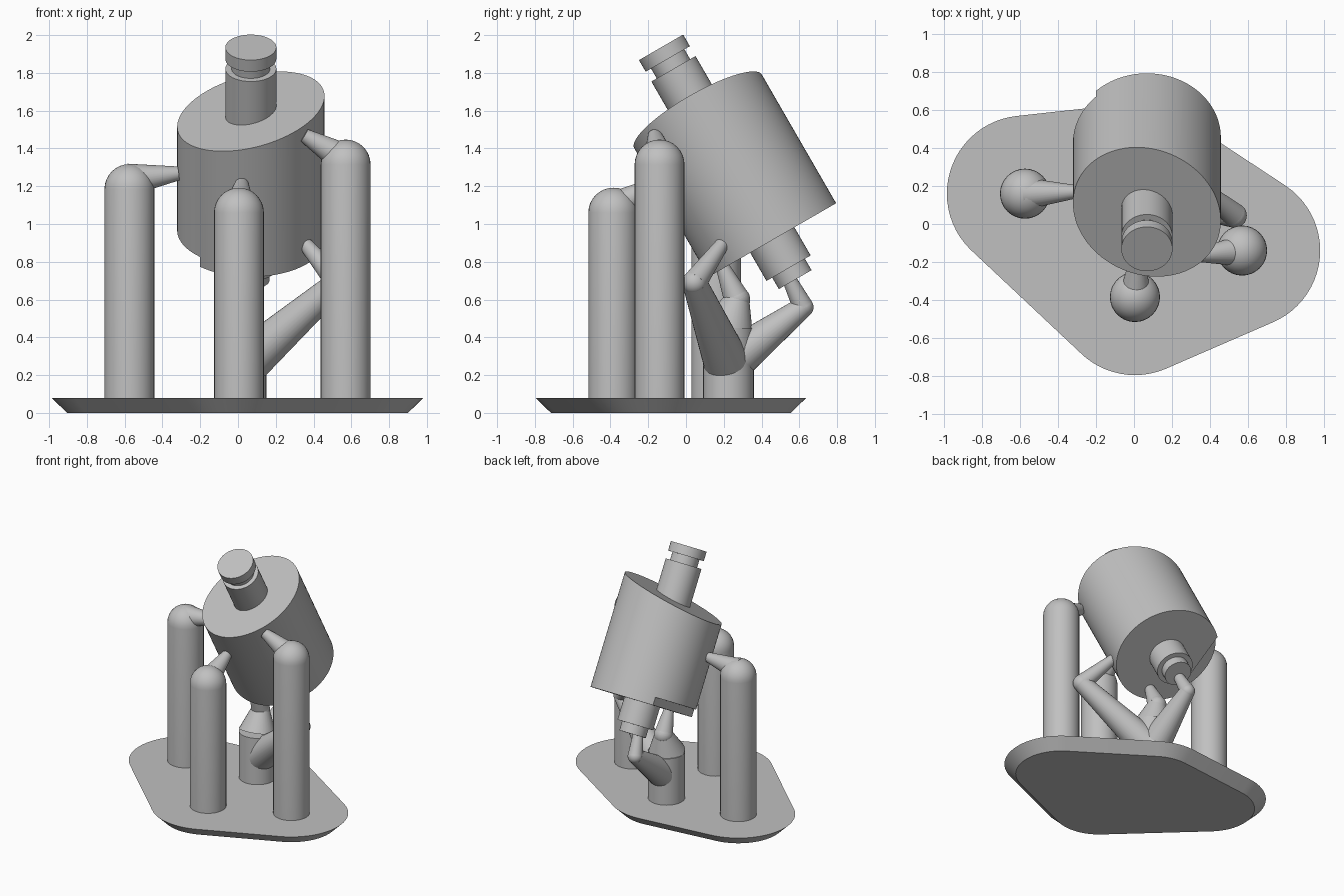
import bpy, bmesh
from math import radians, sin, cos, tau
from mathutils import Vector, Matrix

if "Cube" in bpy.data.objects:
    bpy.data.objects.remove(bpy.data.objects["Cube"])

grey = bpy.data.materials.new("plain_grey")
grey.use_nodes = True
COLOUR = (0.53, 0.53, 0.53, 1)
grey.diffuse_color = COLOUR
grey.node_tree.nodes["Principled BSDF"].inputs["Base Color"].default_value = COLOUR


def finish(name, bm, matrix=None, smooth=True):
    """Turn a bmesh into a shaded, coloured object."""
    bmesh.ops.recalc_face_normals(bm, faces=bm.faces)
    mesh = bpy.data.meshes.new(name)
    bm.to_mesh(mesh)
    bm.free()
    mesh.materials.append(grey)
    obj = bpy.data.objects.new(name, mesh)
    bpy.context.collection.objects.link(obj)
    if matrix:
        obj.matrix_world = matrix
    for other in bpy.context.selected_objects:
        other.select_set(False)
    obj.select_set(True)
    bpy.context.view_layer.objects.active = obj
    if smooth:
        bpy.ops.object.shade_smooth_by_angle(angle=radians(30))
    return obj


def add_cone(bm, start, end, r1, r2, segments=32):
    """Capped cone between two points."""
    start, end = Vector(start), Vector(end)
    axis = end - start
    place = Matrix.Translation((start + end) / 2) @ axis.to_track_quat("Z", "Y").to_matrix().to_4x4()
    return bmesh.ops.create_cone(bm, cap_ends=True, segments=segments, radius1=r1,
                                 radius2=r2, depth=axis.length, matrix=place)["verts"]


def add_ball(bm, centre, radius):
    return bmesh.ops.create_uvsphere(bm, u_segments=32, v_segments=16, radius=radius,
                                     matrix=Matrix.Translation(centre))["verts"]


def cone_part(name, start, end, r1, r2):
    bm = bmesh.new()
    add_cone(bm, start, end, r1, r2)
    return finish(name, bm)


def domed_post(name, x, y, z, radius=0.132):
    """Upright post whose dome is centred at height z."""
    bm = bmesh.new()
    verts = add_ball(bm, (x, y, z), radius)
    bmesh.ops.delete(bm, geom=[v for v in verts if v.co.z < z - 0.001], context="VERTS")
    rim = [e for e in bm.edges if e.is_boundary]
    new = bmesh.ops.extrude_edge_only(bm, edges=rim)["geom"]
    for v in new:
        if isinstance(v, bmesh.types.BMVert):
            v.co.z = 0.05
    bmesh.ops.holes_fill(bm, edges=[e for e in bm.edges if e.is_boundary], sides=0)
    return finish(name, bm)


def jointed_arm(name, root, elbow, tip, r_root, r_elbow, r_tip=0.037):
    """Two tapered links meeting in a ball elbow."""
    parts = [cone_part(name + "_lower_link", root, elbow, r_root, r_elbow),
             cone_part(name + "_upper_link", elbow, tip, r_elbow, r_tip)]
    bm = bmesh.new()
    add_ball(bm, elbow, r_elbow)
    parts.append(finish(name + "_elbow", bm))
    return parts


# Base plate: hull around four circles, tapering toward the floor
feet = {"right": (-0.575, 0.16), "front": (0.005, -0.385), "left": (0.57, -0.14), "rear": (0.015, 0.225)}
bm = bmesh.new()
for fx, fy in feet.values():
    for radius, z in ((0.33, 0), (0.412, 0.08)):
        for i in range(64):
            a = tau * i / 64
            bm.verts.new((fx + radius * cos(a), fy + radius * sin(a), z))
hull = bmesh.ops.convex_hull(bm, input=bm.verts)
bmesh.ops.delete(bm, geom=[v for v in bm.verts if not v.link_faces], context="VERTS")
bmesh.ops.dissolve_limit(bm, angle_limit=radians(0.5), verts=bm.verts, edges=bm.edges)
finish("base_plate", bm)

# Upper support posts with tapered contact fingers
supports = {
    "right": (1.185, (-0.575, 0.16, 1.235), (-0.315, 0.17, 1.268)),
    "front": (1.06, (0.005, -0.385, 1.085), (0.02, -0.165, 1.21)),
    "left": (1.315, (0.57, -0.14, 1.34), (0.35, -0.165, 1.47)),
}
for side, (height, root, tip) in supports.items():
    domed_post(side + "_post", *feet[side], height)
    cone_part(side + "_finger", root, tip, 0.085, 0.037)

# Rear pedestal carrying three bent arms
rear = feet["rear"]
cone_part("rear_pedestal", (*rear, 0.05), (*rear, 0.45), 0.135, 0.135)
jointed_arm("side_arm", (*rear, 0.24), (0.53, 0.045, 0.69), (0.36, 0.19, 0.89), 0.125, 0.065)
jointed_arm("back_arm", (*rear, 0.26), (0.015, 0.62, 0.56), (0.04, 0.545, 0.71), 0.12, 0.055)
jointed_arm("centre_arm", (*rear, 0.45), (0.01, 0.27, 0.6), (0.015, 0.195, 0.77), 0.135, 0.07)

# Tilted workpiece: drum with a skewed top face and a stepped lower edge
tilt = Matrix.Translation((0.068, 0.457, 0.915)) @ Matrix.Rotation(radians(30), 4, "X")
bm = bmesh.new()
for v in add_cone(bm, (0, 0, 0), (0, 0, 0.787), 0.39, 0.39, 96):
    if v.co.z > 0.4:
        v.co.z += 0.24 * v.co.x
drum = finish("drum", bm, tilt, smooth=False)

bm = bmesh.new()
bmesh.ops.create_cube(bm, size=1, matrix=Matrix.Translation((-0.768, 0, -0.44)))
cutter = finish("step_cutter", bm, tilt, smooth=False)
cutter.hide_render = True
cut = drum.modifiers.new("step", "BOOLEAN")
cut.operation, cut.solver, cut.object = "DIFFERENCE", "EXACT", cutter
bpy.context.view_layer.update()
cutter.select_set(False)
drum.select_set(True)
bpy.context.view_layer.objects.active = drum
bpy.ops.object.modifier_apply(modifier="step")
bpy.data.objects.remove(cutter)
bpy.ops.object.shade_smooth_by_angle(angle=radians(30))

# Stacked collars on the drum axis: name, bottom, top, radius
collars = (
    ("upper_neck", -0.02 + 0.7, 0.787 + 0.26, 0.135),
    ("groove", 1.03, 1.12, 0.102),
    ("end_cap", 1.107, 1.178, 0.135),
    ("lower_neck", -0.172, 0.05, 0.135),
    ("lower_tip", -0.242, -0.15, 0.1),
)
for name, low, high, radius in collars:
    bm = bmesh.new()
    add_cone(bm, (0, 0, low), (0, 0, high), radius, radius, 48)
    finish(name, bm, tilt)
